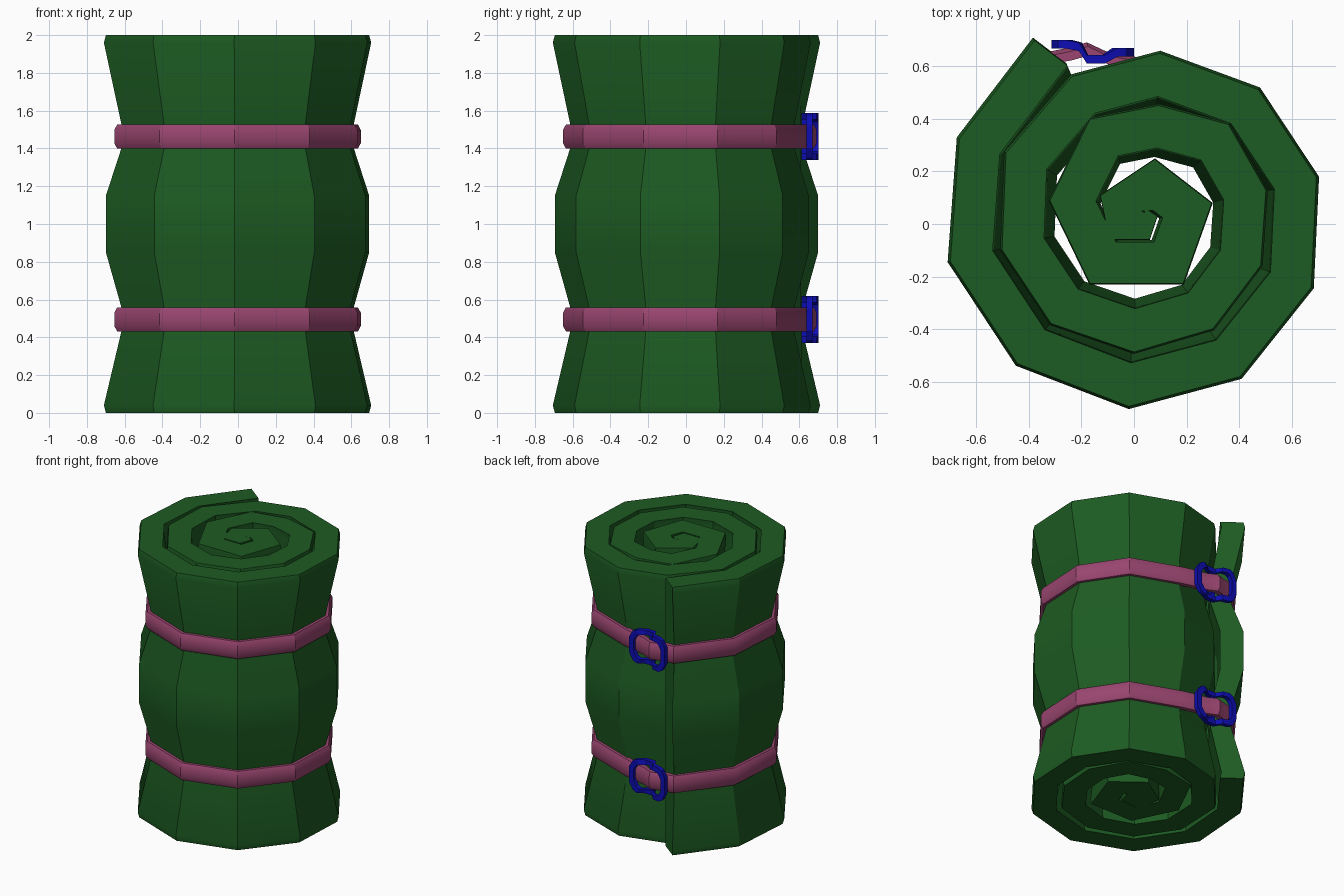
import bpy, bmesh, math
from mathutils import Vector

if "Cube" in bpy.data.objects:
    bpy.data.objects.remove(bpy.data.objects["Cube"])


def material(name, rgb):
    m = bpy.data.materials.new(name)
    m.diffuse_color = (*rgb, 1)
    m.use_nodes = True
    m.node_tree.nodes["Principled BSDF"].inputs["Base Color"].default_value = m.diffuse_color
    return m


green = material("green_fabric", (0.012, 0.105, 0.016))
pink = material("pink_strap", (0.32, 0.06, 0.16))
blue = material("blue_buckle", (0.004, 0.004, 0.45))


def sweep(name, rings, mat, closed):
    """Skin a row of matching closed sections; cap the ends if not closed."""
    bm = bmesh.new()
    vs = [[bm.verts.new(p) for p in r] for r in rings]
    n, k = len(vs), len(vs[0])
    for i in range(n if closed else n - 1):
        a, b = vs[i], vs[(i + 1) % n]
        for j in range(k):
            bm.faces.new((a[j], a[(j + 1) % k], b[(j + 1) % k], b[j]))
    if not closed:
        bm.faces.new(vs[0])
        bm.faces.new(vs[-1])
    bmesh.ops.recalc_face_normals(bm, faces=bm.faces)
    me = bpy.data.meshes.new(name)
    bm.to_mesh(me)
    bm.free()
    me.materials.append(mat)
    ob = bpy.data.objects.new(name, me)
    bpy.context.collection.objects.link(ob)
    bpy.ops.object.select_all(action='DESELECT')
    bpy.context.view_layer.objects.active = ob
    ob.select_set(True)
    bpy.ops.object.shade_smooth_by_angle(angle=math.radians(30))
    return ob


# Rolled mat: outer side of the spiral, from the loose flap to the core
spiral = [Vector(p) for p in (
    (-.385, .71), (-.675, .33), (-.71, -.145), (-.45, -.54), (-.02, -.705),
    (.41, -.59), (.685, -.245), (.705, .18), (.48, .52), (.10, .66),
    (-.24, .57), (-.495, .275), (-.51, -.10), (-.32, -.385), (0, -.495),
    (.305, -.405), (.49, -.16), (.51, .13), (.365, .385), (.095, .458),
    (-.17, .405), (-.325, .09), (-.17, -.23), (.19, -.23), (.30, .08),
    (.08, .25), (-.13, .11), (-.095, -.06), (.06, -.06), (.09, .03))]
core = [Vector(p) for p in ((.03, .05), (.035, .047), (.04, .045), (.045, .06))]
THICK = 0.16


def inward(i):
    """Mitred offset of spiral point i towards the centre."""
    dirs = []
    if i > 0:
        dirs.append((spiral[i] - spiral[i - 1]).normalized())
    if i < len(spiral) - 1:
        dirs.append((spiral[i + 1] - spiral[i]).normalized())
    normals = [Vector((-d.y, d.x)) for d in dirs]
    m = sum(normals, Vector((0, 0))).normalized()
    return spiral[i] + m * THICK / m.dot(normals[0])


inner = [inward(i) for i in range(len(spiral) - len(core))] + core

# Height levels and pinch of the roll
levels = [(0, .985), (.04, 1), (.43, .87), (.56, .87), (.85, .985),
          (1.15, .985), (1.40, .87), (1.53, .87), (1.96, 1), (2, .985)]
rings = []
for o, i in zip(spiral, inner):
    rings.append([(o.x * s, o.y * s, z) for z, s in levels] +
                 [(i.x * s, i.y * s, z) for z, s in reversed(levels)])
sweep("rolled_mat", rings, green, False)

# Straps follow the pinched roll, then bridge over the buckle at the back
strap_path = [p * .87 for p in spiral[:10]] + [
    Vector(p) for p in ((0, .60), (-.10, .62), (-.17, .655), (-.24, .635))]
strap_section = [(-.012, -.064), (.022, -.064), (.038, -.035),
                 (.038, .035), (.022, .064), (-.012, .064)]

# Buckle outline (x, z) and its bend in y
half = [(0, .06), (-.03, .11), (-.06, .125), (-.11, .125), (-.145, .125),
        (-.18, .125), (-.21, .125), (-.26, .125), (-.29, .11), (-.315, .06)]
outline = half + [(x, -z) for x, z in reversed(half)]


def bend(x):
    if x > -.105:
        return .655
    if x > -.2:
        return .628
    return .685 if x < -.25 else .675


for side, zc in (("lower", .495), ("upper", 1.463)):
    rings = []
    for p in strap_path:
        d = p.normalized()
        rings.append([(p.x + d.x * o, p.y + d.y * o, zc + z) for o, z in strap_section])
    sweep(side + "_strap", rings, pink, True)

    rings = []
    for x, z in outline:
        y = bend(x)
        xi, zi = -.157 + (x + .157) * .77, z * .72
        rings.append([(x, y - .016, zc + z), (x, y + .016, zc + z),
                      (xi, y + .016, zc + zi), (xi, y - .016, zc + zi)])
    sweep(side + "_buckle", rings, blue, True)

    # Centre bar under the strap
    rings = [[(x, y, zc + z) for x, y in
              ((-.18, .612), (-.145, .612), (-.145, .64), (-.18, .64))]
             for z in (-.1, .1)]
    sweep(side + "_buckle_bar", rings, blue, False)
